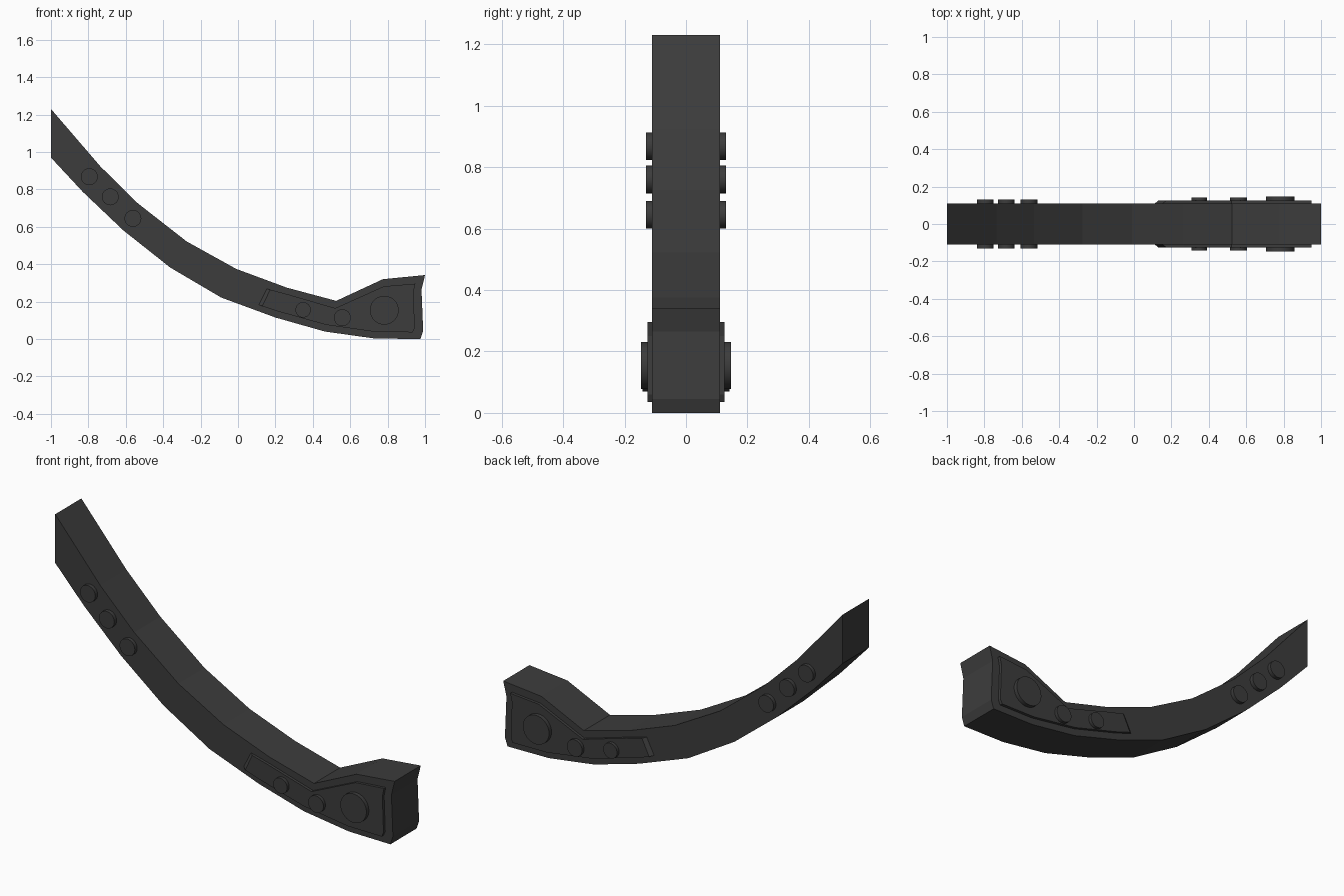
import bpy, bmesh
from math import radians
from mathutils import Matrix, Vector

if "Cube" in bpy.data.objects:
    bpy.data.objects.remove(bpy.data.objects["Cube"])

dark = bpy.data.materials.new("dark_grey")
dark.diffuse_color = (0.045, 0.045, 0.045, 1)
dark.use_nodes = True
dark.node_tree.nodes["Principled BSDF"].inputs["Base Color"].default_value = dark.diffuse_color


def finish(name, bm):
    bmesh.ops.recalc_face_normals(bm, faces=bm.faces[:])
    mesh = bpy.data.meshes.new(name)
    bm.to_mesh(mesh)
    bm.free()
    mesh.materials.append(dark)
    ob = bpy.data.objects.new(name, mesh)
    bpy.context.collection.objects.link(ob)
    return ob


def prism(name, inner, y0, y1, outer=None):
    """Join an x/z outline at y0 to the same (or altered) outline at y1."""
    bm = bmesh.new()
    a = [bm.verts.new((x, y0, z)) for x, z in inner]
    b = [bm.verts.new((x, y1, z)) for x, z in (outer or inner)]
    bm.faces.new(a)
    bm.faces.new(b[::-1])
    n = len(a)
    for i in range(n):
        j = (i + 1) % n
        bm.faces.new((a[i], a[j], b[j], b[i]))
    return finish(name, bm)


def disc(name, x, z, r, y0, y1):
    bm = bmesh.new()
    place = Matrix.Translation(Vector((x, (y0 + y1) / 2, z))) @ Matrix.Rotation(radians(90), 4, 'X')
    bmesh.ops.create_cone(bm, cap_ends=True, segments=32, radius1=r, radius2=r,
                          depth=abs(y1 - y0), matrix=place)
    for f in bm.faces:
        f.smooth = len(f.verts) == 4
    for e in bm.edges:
        e.smooth = all(f.smooth for f in e.link_faces)
    finish(name, bm)


# Curved arm with flared, notched end
arm = [(-1, 1.23), (-.735, .922), (-.535, .725), (-.275, .522), (-.01, .375),
       (.26, .275), (.525, .204), (.775, .32), (1, .342), (.981, .265),
       (.99, .045), (.975, 0), (.73, .003), (.465, .04), (.2, .115),
       (-.09, .222), (-.362, .382), (-.612, .58), (-.83, .787), (-1, .97)]
prism("curved_arm", arm, -.11, .11)

# Raised side plate outline, with a sloped left end
plate = [(.105, .185), (.148, .27), (.27, .238), (.52, .165), (.78, .282),
         (.948, .296), (.938, .25), (.945, .06), (.934, .036), (.735, .038),
         (.47, .076), (.21, .149)]
plate_top = [(.13, .176), (.172, .264)] + plate[2:]

for side, s in (("front", -1), ("back", 1)):
    prism(f"side_plate_{side}", plate, s * .105, s * .125, plate_top)
    # Pins along the upper arm
    for i, (x, z) in enumerate([(-.795, .868), (-.683, .76), (-.562, .645)]):
        disc(f"arm_pin_{side}_{i + 1}", x, z, .045, s * .10, s * .13)
    # Pins and large boss on the plate
    disc(f"plate_pin_small_{side}", .348, .156, .041, s * .10, s * .142)
    disc(f"plate_pin_{side}", .558, .114, .045, s * .10, s * .142)
    disc(f"pivot_boss_{side}", .782, .154, .077, s * .10, s * .146)
